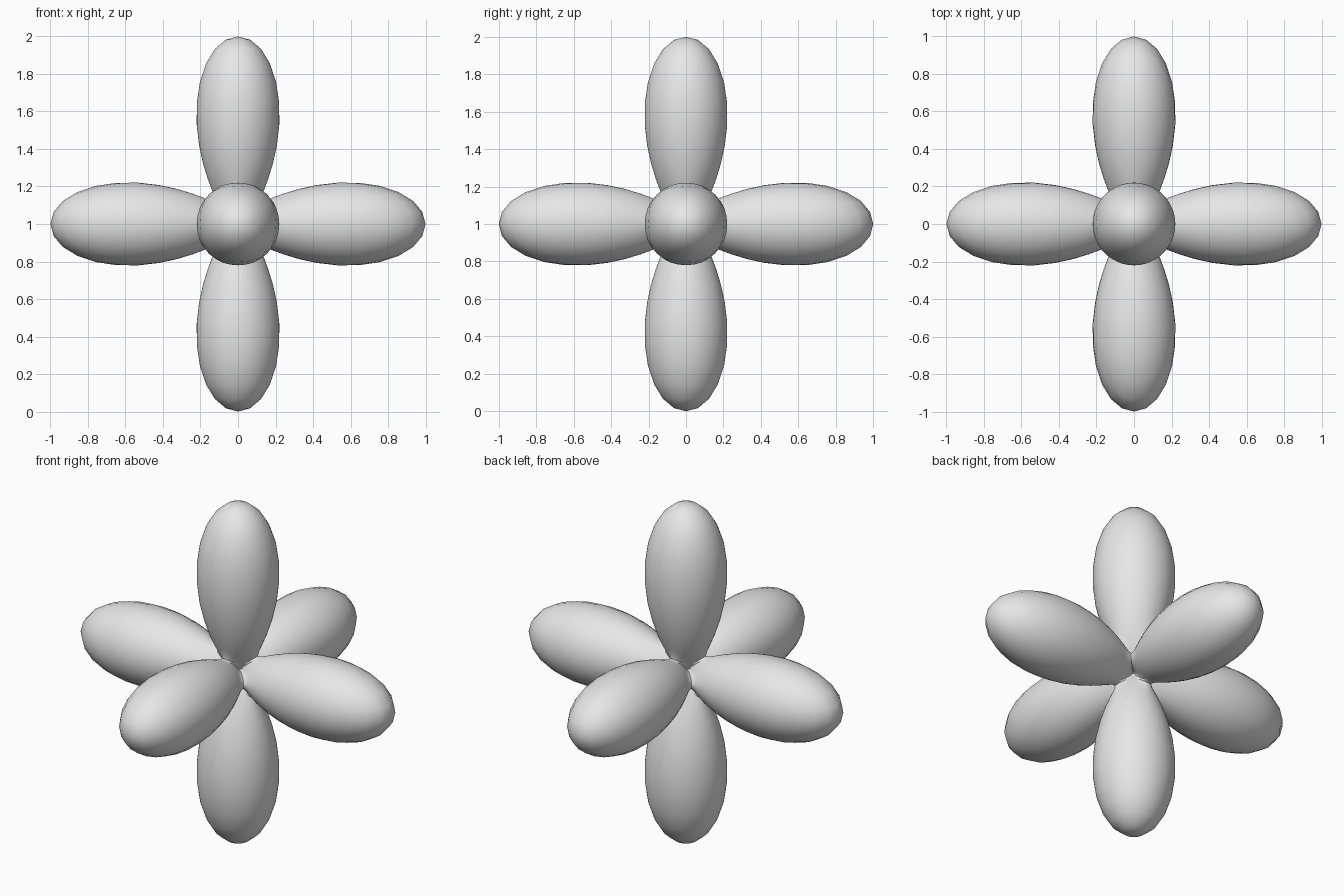
import bpy
import bmesh

cube = bpy.data.objects.get("Cube")
if cube:
    bpy.data.objects.remove(cube, do_unlink=True)

SEGMENTS, RINGS = 96, 48
SHARPNESS = 7  # higher values give slimmer lobes

# One plain grey material
grey = bpy.data.materials.new("light grey")
grey.use_nodes = True
colour = (0.8, 0.8, 0.8, 1)
grey.diffuse_color = colour
grey.node_tree.nodes["Principled BSDF"].inputs["Base Color"].default_value = colour

# Six lobes along the axes: a sphere whose radius swells towards each axis
bm = bmesh.new()
bmesh.ops.create_uvsphere(bm, u_segments=SEGMENTS, v_segments=RINGS, radius=1)
for v in bm.verts:
    direction = v.co.normalized()
    v.co = direction * sum(abs(c) ** SHARPNESS for c in direction)
    v.co.z += 1
bmesh.ops.recalc_face_normals(bm, faces=bm.faces)

mesh = bpy.data.meshes.new("six_lobes")
bm.to_mesh(mesh)
bm.free()
mesh.materials.append(grey)
lobes = bpy.data.objects.new("six_lobes", mesh)
bpy.context.collection.objects.link(lobes)

# Smooth shading, with the tightest facets at the tips kept crisp
bpy.ops.object.select_all(action="DESELECT")
lobes.select_set(True)
bpy.context.view_layer.objects.active = lobes
bpy.ops.object.shade_smooth_by_angle()
